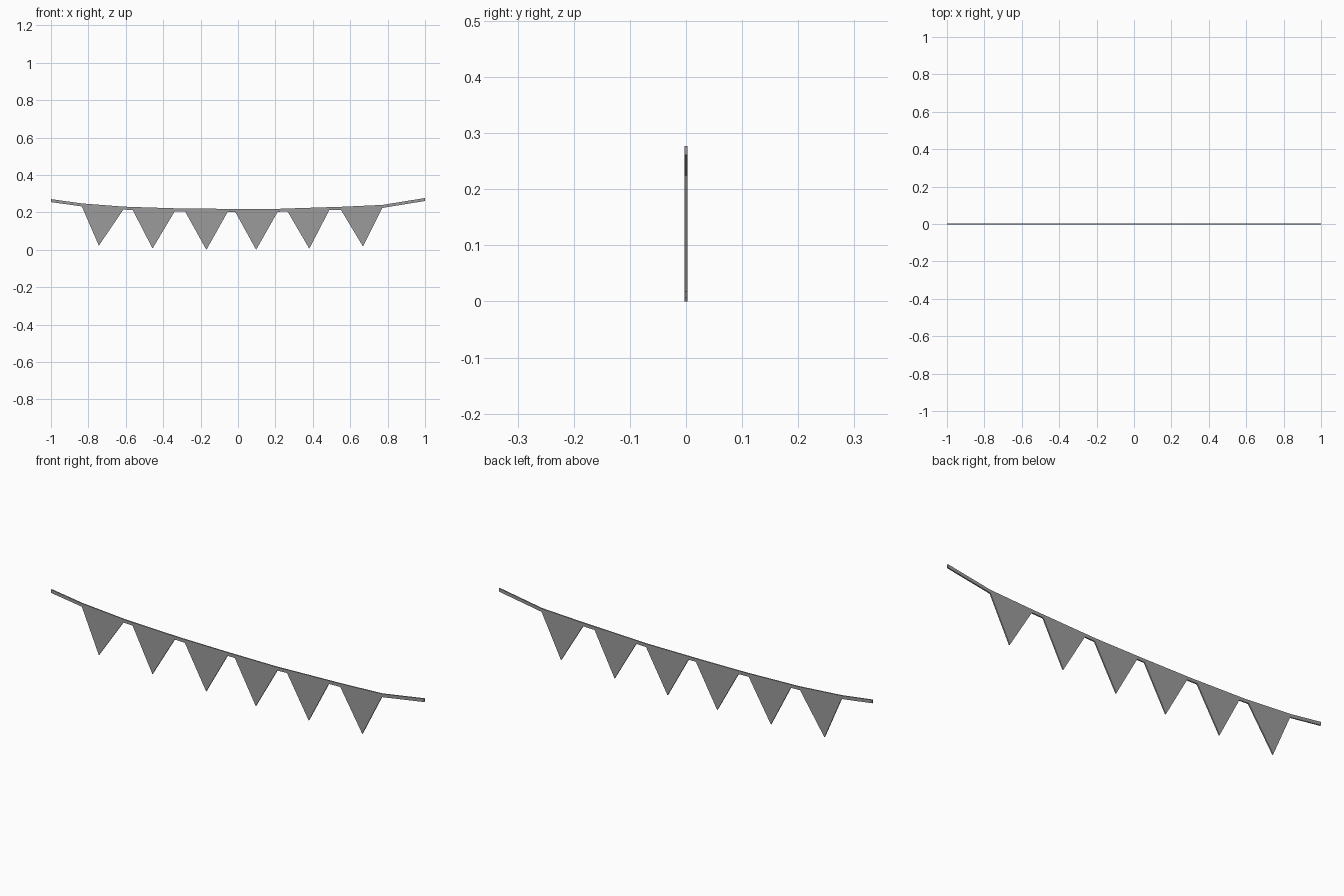
import bpy, bmesh

if "Cube" in bpy.data.objects:
    bpy.data.objects.remove(bpy.data.objects["Cube"])

HALF_DEPTH = 0.003
CORD = 0.016

# dark grey cloth shared by all parts
cloth = bpy.data.materials.new("dark_grey_cloth")
cloth.diffuse_color = (0.33, 0.33, 0.33, 1.0)
cloth.use_nodes = True
cloth.node_tree.nodes["Principled BSDF"].inputs["Base Color"].default_value = cloth.diffuse_color

# top edge of the sagging cord (x, z); interior points come in flag-corner pairs
cord_top = [(-1.0, 0.271), (-0.835, 0.248), (-0.613, 0.231), (-0.563, 0.229),
            (-0.338, 0.222), (-0.283, 0.221), (-0.055, 0.219), (-0.015, 0.219),
            (0.212, 0.219), (0.265, 0.221), (0.488, 0.228), (0.55, 0.230),
            (0.772, 0.240), (1.0, 0.277)]
tips = [(-0.744, 0.022), (-0.457, 0.007), (-0.169, 0.0),
        (0.097, 0.0), (0.381, 0.006), (0.668, 0.018)]


def plate(name, polygons):
    """Closed flat plate: front polygons in x-z sharing points, extruded along y."""
    bm = bmesh.new()
    for poly in polygons:
        bm.faces.new([bm.verts.new((x, -HALF_DEPTH, z)) for x, z in poly])
    bmesh.ops.remove_doubles(bm, verts=bm.verts, dist=1e-5)
    geo = bmesh.ops.extrude_face_region(bm, geom=bm.faces[:], use_keep_orig=True)
    moved = [v for v in geo["geom"] if isinstance(v, bmesh.types.BMVert)]
    bmesh.ops.translate(bm, verts=moved, vec=(0, 2 * HALF_DEPTH, 0))
    bmesh.ops.recalc_face_normals(bm, faces=bm.faces)
    mesh = bpy.data.meshes.new(name)
    bm.to_mesh(mesh)
    bm.free()
    mesh.materials.append(cloth)
    obj = bpy.data.objects.new(name, mesh)
    bpy.context.collection.objects.link(obj)
    return obj


# cord
cord_bottom = [(x, z - CORD) for x, z in cord_top]
plate("cord", [(cord_bottom[i], cord_bottom[i + 1], cord_top[i + 1], cord_top[i])
               for i in range(len(cord_top) - 1)])

# triangular flags hanging from the cord
for i, tip in enumerate(tips):
    left, right = cord_bottom[2 * i + 1], cord_bottom[2 * i + 2]
    plate(f"flag_{i + 1}", [(left, tip, right)])
